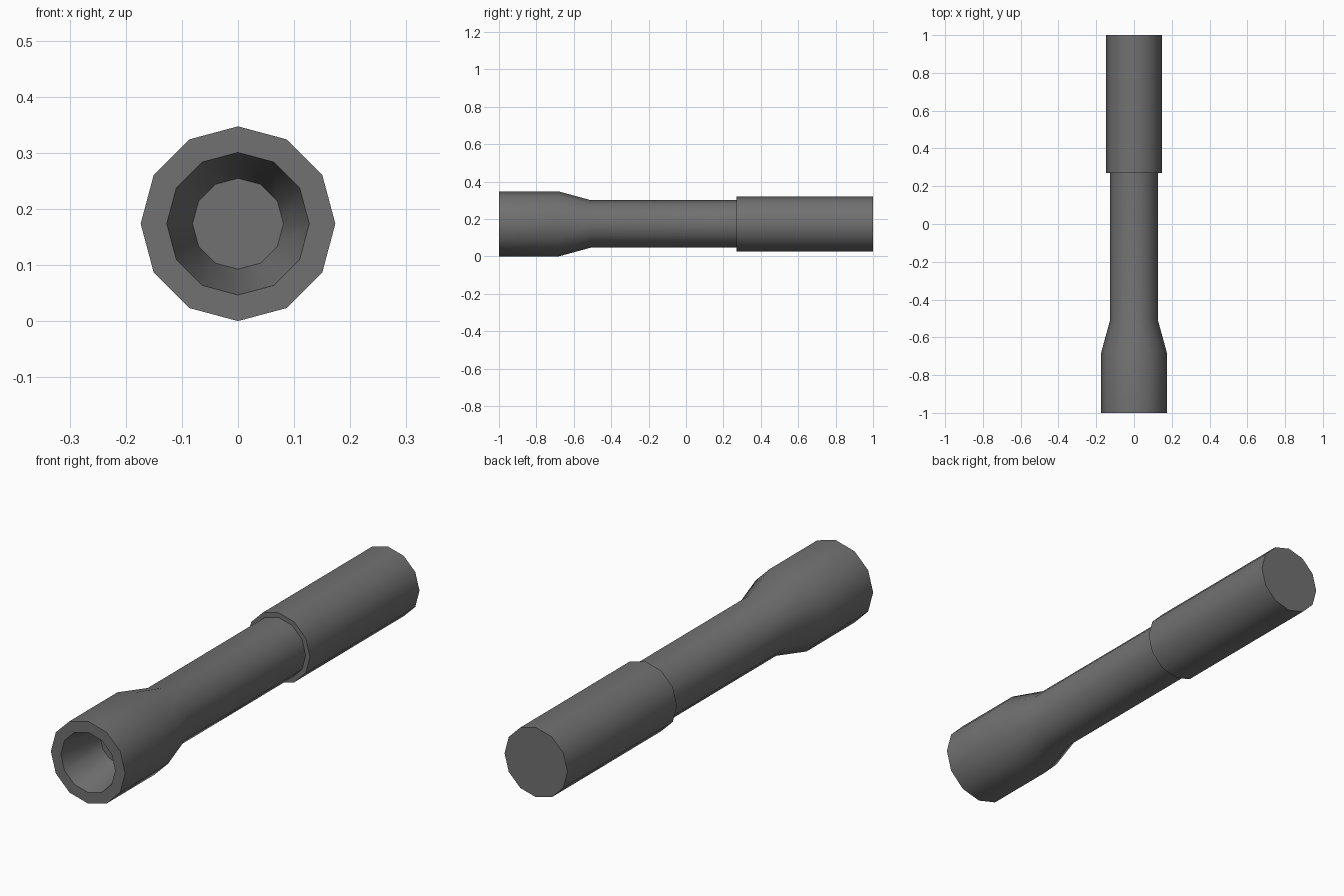
import bpy, bmesh, math

if "Cube" in bpy.data.objects:
    bpy.data.objects.remove(bpy.data.objects["Cube"])

SIDES = 12
CENTRE_Z = 0.1735

grey = bpy.data.materials.new("dark_grey")
grey.diffuse_color = (0.165, 0.165, 0.165, 1)
grey.use_nodes = True
grey.node_tree.nodes["Principled BSDF"].inputs["Base Color"].default_value = grey.diffuse_color


def lathe(name, profile):
    """Turn (y, radius) points around the long axis and cap both ends."""
    bm = bmesh.new()
    rings = []
    for y, r in profile:
        rings.append([bm.verts.new((r * math.cos(a), y, CENTRE_Z + r * math.sin(a)))
                      for a in (2 * math.pi * i / SIDES for i in range(SIDES))])
    for a, b in zip(rings, rings[1:]):
        for i in range(SIDES):
            j = (i + 1) % SIDES
            bm.faces.new((a[i], a[j], b[j], b[i]))
    bm.faces.new(rings[0])
    bm.faces.new(rings[-1])
    bmesh.ops.recalc_face_normals(bm, faces=bm.faces[:])
    mesh = bpy.data.meshes.new(name)
    bm.to_mesh(mesh)
    bm.free()
    mesh.materials.append(grey)
    obj = bpy.data.objects.new(name, mesh)
    bpy.context.collection.objects.link(obj)
    bpy.ops.object.select_all(action='DESELECT')
    obj.select_set(True)
    bpy.context.view_layer.objects.active = obj
    bpy.ops.object.shade_smooth_by_angle(angle=math.radians(40))
    return obj


# Tube: tapered socket, flared head, slim shaft, thicker rear sleeve
lathe("tube_body", [
    (-0.80, 0.081), (-1.0, 0.127),      # socket floor and mouth
    (-1.0, 0.1735), (-0.68, 0.1735),    # flared head
    (-0.51, 0.127), (0.27, 0.127),      # shaft
    (0.27, 0.147), (1.0, 0.147),        # rear sleeve
])
